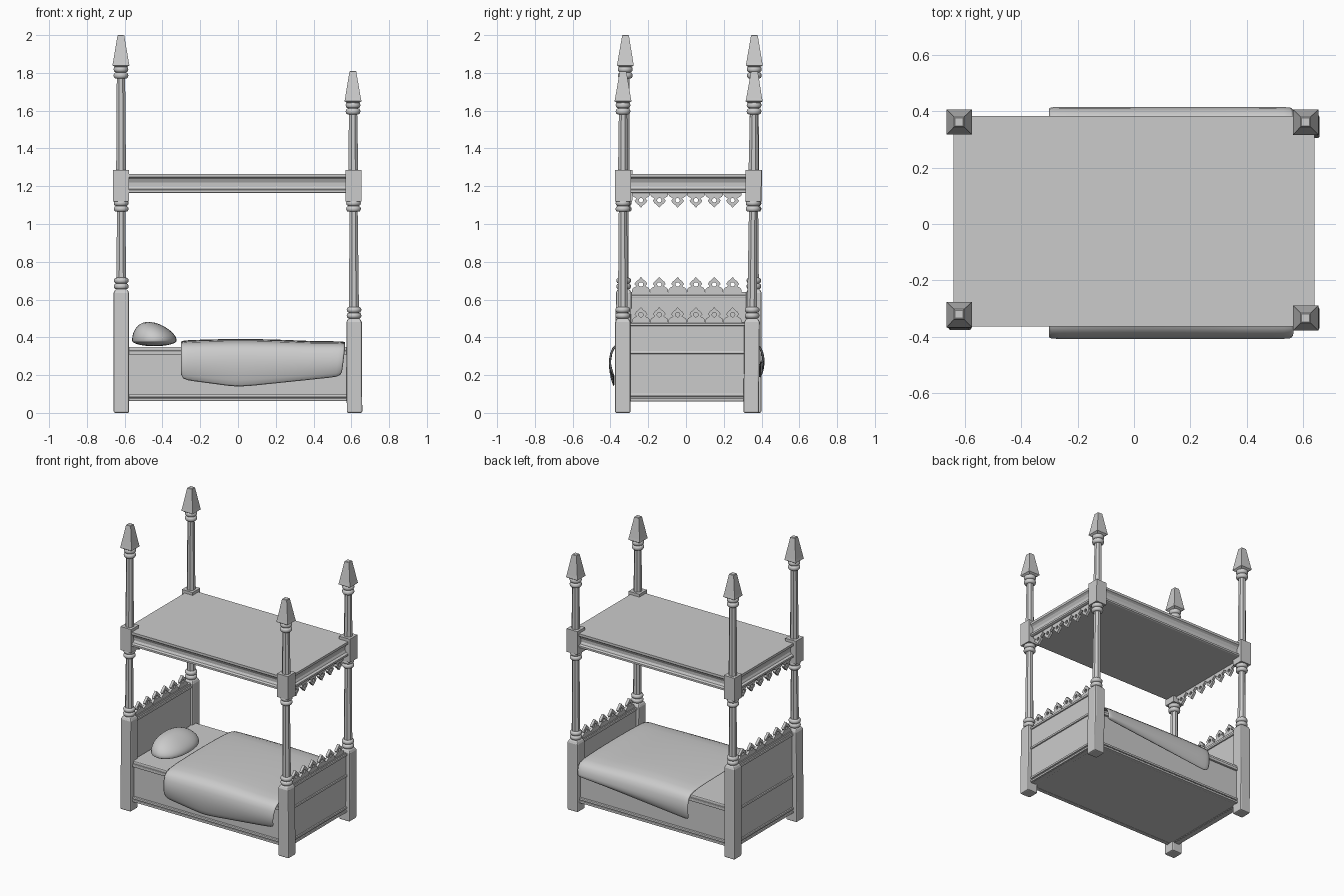
import bpy, bmesh, math
from mathutils import Vector

if "Cube" in bpy.data.objects:
    bpy.data.objects.remove(bpy.data.objects["Cube"], do_unlink=True)

grey = bpy.data.materials.new("plain_grey")
grey.use_nodes = True
grey.diffuse_color = (0.6, 0.6, 0.6, 1)
grey.node_tree.nodes["Principled BSDF"].inputs["Base Color"].default_value = (0.6, 0.6, 0.6, 1)


def finish(name, bm, smooth=None):
    bmesh.ops.recalc_face_normals(bm, faces=bm.faces)
    mesh = bpy.data.meshes.new(name)
    bm.to_mesh(mesh)
    bm.free()
    mesh.materials.append(grey)
    obj = bpy.data.objects.new(name, mesh)
    bpy.context.collection.objects.link(obj)
    if smooth:
        bpy.ops.object.select_all(action="DESELECT")
        obj.select_set(True)
        bpy.context.view_layer.objects.active = obj
        bpy.ops.object.shade_smooth_by_angle(angle=math.radians(smooth))
    return obj


def loft(bm, rings):
    """Skin a stack of closed rings and cap both ends."""
    loops = [[bm.verts.new(p) for p in ring] for ring in rings]
    n = len(loops[0])
    for a, b in zip(loops, loops[1:]):
        for i in range(n):
            j = (i + 1) % n
            bm.faces.new((a[i], a[j], b[j], b[i]))
    bm.faces.new(loops[0])
    bm.faces.new(loops[-1])


def box(name, x, y, z, bevel=0):
    bm = bmesh.new()
    loft(bm, [[(x[0], y[0], h), (x[1], y[0], h), (x[1], y[1], h), (x[0], y[1], h)] for h in z])
    obj = finish(name, bm)
    if bevel:
        mod = obj.modifiers.new("bevel", "BEVEL")
        mod.width, mod.segments = bevel, 2
    return obj


def turned(name, profile, sides, axis, smooth=None):
    """Turn (half width, height) pairs round a slightly leaning axis."""
    bm = bmesh.new()
    rings = []
    for w, z in profile:
        c = axis(z)
        r = w / math.cos(math.pi / sides)
        angles = [2 * math.pi * (i + 0.5) / sides for i in range(sides)]
        rings.append([(c.x + r * math.cos(a), c.y + r * math.sin(a), z) for a in angles])
    loft(bm, rings)
    return finish(name, bm, smooth)


def collar(name, low, high, axis):
    """Two rounded rings with a narrow neck between them."""
    step = (high - low) / 2
    profile = []
    for k in range(2):
        for i in range(7):
            a = math.pi * i / 6
            profile.append((0.027 + 0.012 * math.sin(a), low + step * (k + 0.5 - 0.5 * math.cos(a)) + 0.0005 * k))
    turned(name, profile, 20, axis, 60)


def post(name, base, top, knee, tip):
    def axis(z):
        return Vector(base).lerp(Vector(top), z / 2)
    foot = turned(name + "_base", [(0.041, 0), (0.041, knee - 0.02), (0.032, knee)], 4, axis)
    mod = foot.modifiers.new("bevel", "BEVEL")
    mod.width, mod.segments = 0.008, 2
    collar(name + "_lower_collar", knee, knee + 0.06, axis)
    turned(name + "_lower_shaft", [(0.026, knee + 0.05), (0.022, 1.07)], 8, axis)
    collar(name + "_middle_collar", 1.065, 1.125, axis)
    turned(name + "_block", [(0.042, 1.12), (0.042, 1.285)], 4, axis)
    turned(name + "_upper_shaft", [(0.026, 1.28), (0.022, tip - 0.22)], 8, axis)
    collar(name + "_upper_collar", tip - 0.23, tip - 0.165, axis)
    turned(name + "_finial", [(0.03, tip - 0.17), (0.045, tip - 0.16), (0.041, tip - 0.14),
                              (0.018, tip - 0.003), (0.014, tip)], 4, axis)


# Four posts, taller at the head
post("head_front_post", (-0.617, -0.335), (-0.62, -0.32), 0.655, 2.0)
post("head_back_post", (-0.617, 0.358), (-0.62, 0.362), 0.655, 2.0)
post("foot_front_post", (0.617, -0.335), (0.607, -0.333), 0.5, 1.81)
post("foot_back_post", (0.617, 0.345), (0.607, 0.364), 0.5, 1.81)

# Canopy with a hollow moulding around its edge
bm = bmesh.new()
rings = []
for d, z in [(0.008, 1.163), (0, 1.167), (0, 1.18), (0.016, 1.186), (0.024, 1.2),
             (0.023, 1.22), (0.014, 1.238), (0, 1.248), (0, 1.265)]:
    x, lo, hi = 0.64 - d, -0.363 + d, 0.383 - d
    rings.append([(-x, lo, z), (x, lo, z), (x, hi, z), (-x, hi, z)])
loft(bm, rings)
finish("canopy", bm)

# Bed box, mattress and side rails
box("bed_box", (-0.6, 0.6), (-0.338, 0.355), (0.065, 0.325))
box("mattress", (-0.59, 0.59), (-0.345, 0.36), (0.32, 0.35), 0.008)
for side, y in (("front", -0.338), ("back", 0.355)):
    for part, z in (("bottom", (0.062, 0.078)), ("lower", (0.082, 0.098)), ("upper", (0.308, 0.33))):
        box(f"{side}_{part}_rail", (-0.59, 0.59), (y - 0.014, y + 0.014), z, 0.005)


# Headboard and footboard with mouldings
def end_board(name, x, top, bands):
    box(name, (x - 0.016, x + 0.016), (-0.33, 0.35), (0.06, top))
    for i, z in enumerate(bands):
        box(f"{name}_band_{i + 1}", (x - 0.025, x + 0.025), (-0.32, 0.34), (z - 0.008, z + 0.008), 0.005)


end_board("headboard", -0.61, 0.64, (0.07, 0.095, 0.32, 0.615))
end_board("footboard", 0.612, 0.48, (0.07, 0.095, 0.32, 0.468))


# Pierced spade trim, upright on boards and hanging from the canopy
def trim(name, x, z, flip=1):
    half = [(0.047, 0), (0.047, 0.013), (0.04, 0.022), (0.03, 0.027), (0.024, 0.032),
            (0.034, 0.042), (0.026, 0.055), (0.012, 0.066)]
    outline = half + [(0, 0.08)] + [(-a, b) for a, b in reversed(half)]
    hole = [(0.012 * math.cos(math.tau * i / 10), 0.04 + 0.012 * math.sin(math.tau * i / 10))
            for i in range(10)]
    bm = bmesh.new()
    for k in range(6):
        y = 0.004 + (k - 2.5) * 0.097
        edges = []
        for loop in (outline, hole):
            vs = [bm.verts.new((x - 0.009, y + a, z + flip * b)) for a, b in loop]
            edges += [bm.edges.new((vs[i], vs[i - 1])) for i in range(len(vs))]
        bmesh.ops.triangle_fill(bm, edges=edges, use_beauty=True, normal=(1, 0, 0))
    solid = bmesh.ops.extrude_face_region(bm, geom=bm.faces[:], use_keep_orig=True)
    moved = [v for v in solid["geom"] if isinstance(v, bmesh.types.BMVert)]
    bmesh.ops.translate(bm, verts=moved, vec=(0.018, 0, 0))
    finish(name, bm)


trim("headboard_trim", -0.61, 0.64)
trim("footboard_trim", 0.612, 0.48)
trim("canopy_head_trim", -0.612, 1.166, -1)
trim("canopy_foot_trim", 0.612, 1.166, -1)

# Blanket draped over both sides
bm = bmesh.new()
rows = []
for i in range(13):
    t = i / 12
    x = -0.305 + 0.875 * t
    front = 0.175 - 0.042 * t / 0.35 if t < 0.35 else 0.133 + 0.06 * (t - 0.35) / 0.65
    back = 0.18 + 0.09 * t
    crown = 0.372 + 0.012 * math.sin(math.pi * min(1, t * 1.1 + 0.1))
    pull = 0.02 * max(0, t - 0.9) / 0.1
    section = [(-0.38, front), (-0.4, (front + 0.28) / 2), (-0.405, 0.28), (-0.39, 0.345),
               (-0.35, crown - 0.006), (-0.18, crown), (0, crown + 0.002), (0.18, crown),
               (0.36, crown - 0.006), (0.4, 0.345), (0.412, 0.28), (0.408, (back + 0.28) / 2), (0.39, back)]
    rows.append([bm.verts.new((x - pull * max(0, (0.34 - z) / 0.15), y, z)) for y, z in section])
for a, b in zip(rows, rows[1:]):
    for j in range(len(a) - 1):
        bm.faces.new((a[j], b[j], b[j + 1], a[j + 1]))
blanket = finish("blanket", bm, 60)
solid = blanket.modifiers.new("thickness", "SOLIDIFY")
solid.thickness, solid.offset = 0.012, 0
blanket.modifiers.new("rounding", "SUBSURF").levels = 1

# Pillow: a flattened ball, higher toward the head
bm = bmesh.new()
bmesh.ops.create_uvsphere(bm, u_segments=32, v_segments=18, radius=1)
for v in bm.verts:
    x, y, z = v.co
    lift = 0.095 * (1 - 0.3 * x) if z > 0 else 0.03
    v.co = (-0.443 + 0.118 * x, -0.07 + 0.2 * math.copysign(abs(y) ** 0.85, y), 0.383 + lift * z)
finish("pillow", bm, 60)
